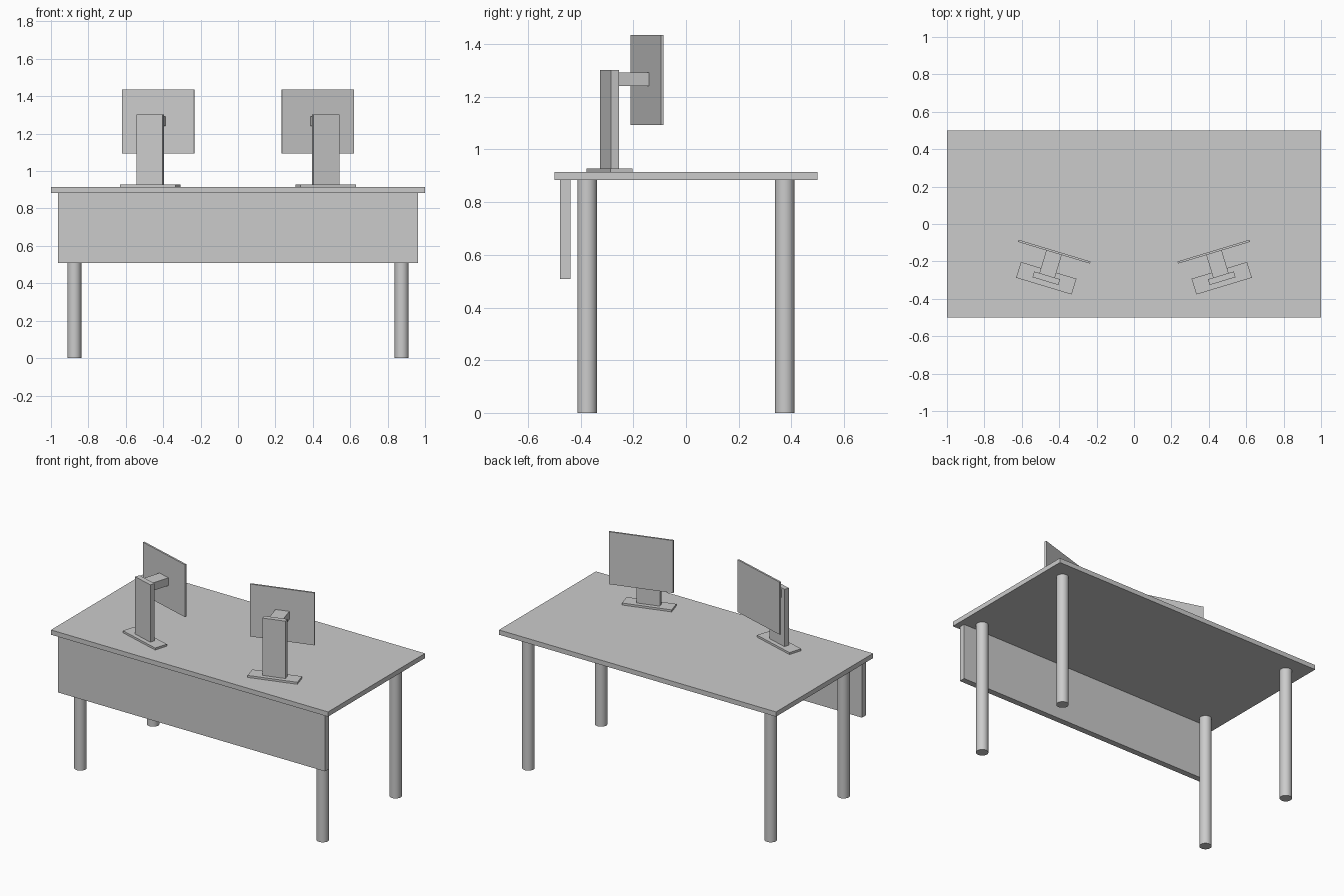
import bpy
from math import radians
from mathutils import Matrix, Vector

if "Cube" in bpy.data.objects:
    bpy.data.objects.remove(bpy.data.objects["Cube"])


def box(name, lo, hi, frame=Matrix.Identity(4)):
    lo, hi = Vector(lo), Vector(hi)
    bpy.ops.mesh.primitive_cube_add(size=1)
    ob = bpy.context.object
    ob.name = name
    size = hi - lo
    ob.data.transform(Matrix.Translation((lo + hi) / 2) @ Matrix.Diagonal((*size, 1)))
    ob.matrix_world = frame
    return ob


# Desk top and front modesty panel
box("desk_top", (-1, -0.5, 0.884), (1, 0.5, 0.915))
box("modesty_panel", (-0.963, -0.479, 0.509), (0.963, -0.439, 0.884))

# Four round legs
for sx, side in ((-1, "left"), (1, "right")):
    for sy, end in ((-1, "front"), (1, "back")):
        bpy.ops.mesh.primitive_cylinder_add(vertices=48, radius=0.037, depth=0.884,
                                            location=(sx * 0.875, sy * 0.375, 0.442))
        leg = bpy.context.object
        leg.name = f"{end}_{side}_leg"
        bpy.ops.object.shade_smooth_by_angle()

# Two monitors, turned toward the sitter at the back
for s, side in ((-1, "left"), (1, "right")):
    frame = (Matrix.Translation((s * 0.469, -0.29, 0))
             @ Matrix.Rotation(radians(s * 16.8), 4, 'Z'))
    box(f"{side}_monitor_base", (-0.155, -0.044, 0.915), (0.155, 0.044, 0.928), frame)
    box(f"{side}_monitor_column", (-0.072, -0.016, 0.928), (0.072, 0.016, 1.302), frame)
    box(f"{side}_monitor_arm", (-0.043, 0.016, 1.24), (0.043, 0.1425, 1.292), frame)
    box(f"{side}_monitor_screen", (-0.2005, 0.1425, 1.093), (0.2005, 0.154, 1.435), frame)
